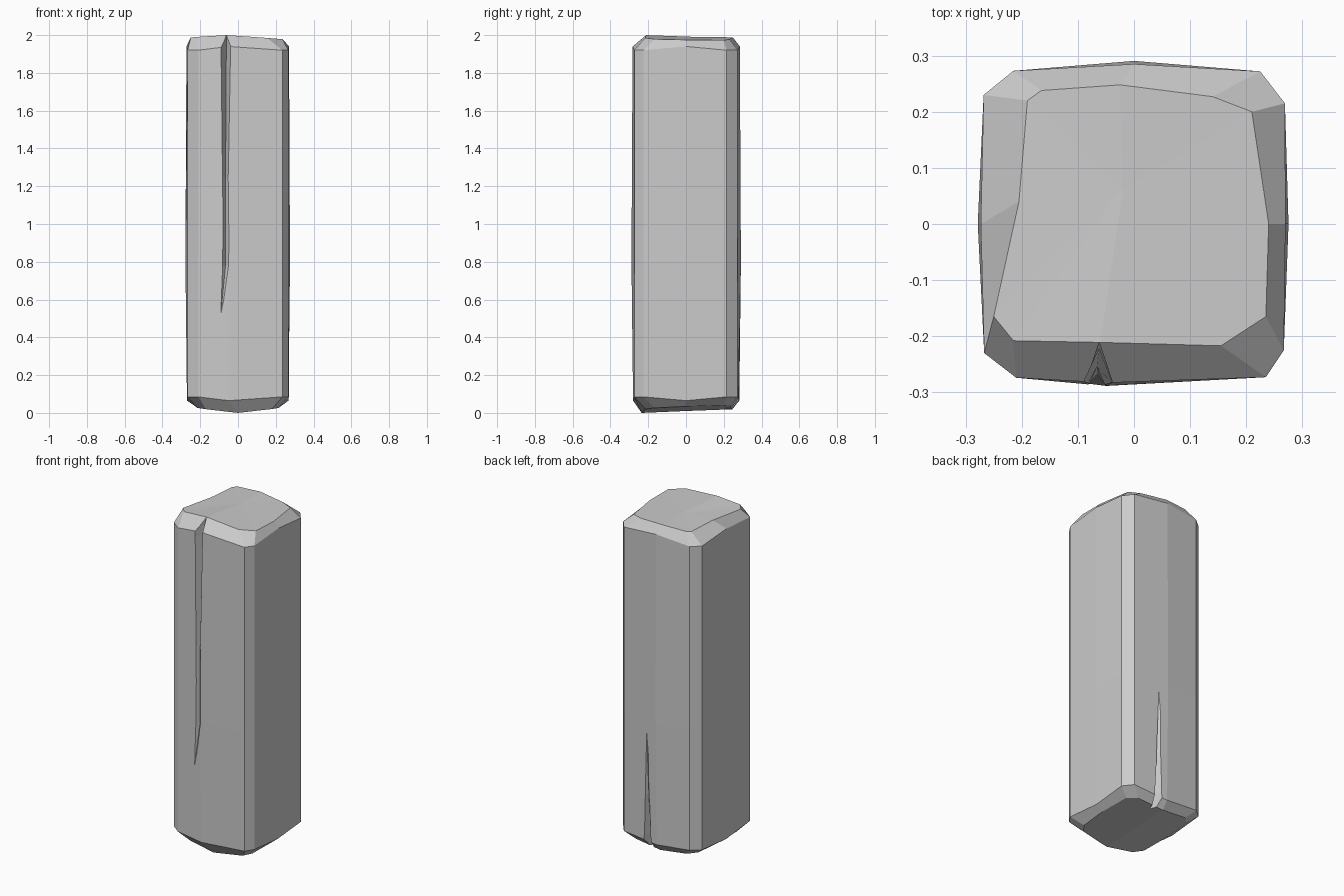
import bpy, bmesh

if "Cube" in bpy.data.objects:
    bpy.data.objects.remove(bpy.data.objects["Cube"])

# Plan outlines, counter-clockwise: front, right, back, left (three points per side)
SHAFT = [(-.21, -.274), (-.05, -.283), (.235, -.273), (.267, -.225), (.270, .0), (.269, .215),
         (.225, .272), (.0, .285), (-.215, .273), (-.268, .230), (-.273, .0), (-.267, -.23)]
TOP = [(-.215, -.208), (-.06, -.211), (.155, -.217), (.235, -.165), (.24, .0), (.21, .2),
       (.14, .227), (-.025, .248), (-.165, .238), (-.19, .22), (-.205, .04), (-.25, -.165)]
BOTTOM = [(-.17, -.215), (.0, -.235), (.18, -.215), (.215, -.17), (.225, .0), (.215, .19),
          (.17, .235), (.0, .245), (-.17, .235), (-.215, .19), (-.225, .0), (-.215, -.17)]


def top_z(x, y):
    return 2.0 - .02 * (y + .21) - .07 * max(0, x + .06) - .06 * max(0, -.06 - x)


def bottom_z(x, y):
    return max(0, .11 * abs(x) + .04 * (y + .235))


def loft(name, rings, centres=None):
    """Skin a stack of equal rings; caps fan to a centre when one is given."""
    bm = bmesh.new()
    vs = [[bm.verts.new(p) for p in r] for r in rings]
    n = len(rings[0])
    for a, b in zip(vs, vs[1:]):
        for i in range(n):
            j = (i + 1) % n
            bm.faces.new((a[i], a[j], b[j], b[i]))
    for k, ring in enumerate((vs[0], vs[-1])):
        if centres:
            c = bm.verts.new(centres[k])
            for i in range(n):
                bm.faces.new((ring[i], ring[(i + 1) % n], c))
        else:
            bm.faces.new(ring)
    bmesh.ops.recalc_face_normals(bm, faces=bm.faces)
    me = bpy.data.meshes.new(name)
    bm.to_mesh(me)
    bm.free()
    ob = bpy.data.objects.new(name, me)
    bpy.context.collection.objects.link(ob)
    return ob


def shaft_ring(z, bulge, corner_drop):
    """Shaft outline at height z, with mid-sides bulged and corners offset in z."""
    return [(x * (bulge if i % 3 == 1 else 1), y * (bulge if i % 3 == 1 else 1),
             z + (0 if i % 3 == 1 else corner_drop)) for i, (x, y) in enumerate(SHAFT)]


# Worn post with chamfered edges and ends
rings = [[(x, y, bottom_z(x, y)) for x, y in BOTTOM],
         shaft_ring(.065, .99, .02),
         shaft_ring(.8, 1.02, 0),
         shaft_ring(1.94, 1.0, -.02),
         [(x, y, top_z(x, y)) for x, y in TOP]]
post = loft("post", rings, [(0, 0, .01), (-.02, .06, 1.99)])


def crack(name, side, sections):
    """Wedge-shaped split; each section is left x, right x, tip x, tip depth y, z."""
    ring = []
    for l, r, t, d, z in sections:
        slope = .08 / max(.005, .29 - abs(d))
        e = (r - l) * slope * .15
        ring.append([(l - e, side * .30, z), (r + e, side * .30, z), (t, side * d, z)])
    cutter = loft(name, ring)
    cutter.hide_render = True
    cutter.hide_set(True)
    mod = post.modifiers.new(name, "BOOLEAN")
    mod.operation, mod.solver, mod.object = "DIFFERENCE", "EXACT", cutter


# Long split running down the front from the top
crack("front_crack_cutter", -1, [(-.10, -.095, -.098, .288, .45), (-.08, -.055, -.066, .268, .78),
                                 (-.082, -.055, -.066, .255, 1.25), (-.09, -.042, -.062, .222, 1.9),
                                 (-.09, -.035, -.062, .205, 2.05)])
# Short split running up the back from the base
crack("back_crack_cutter", 1, [(.035, .095, .055, .18, -.05), (.04, .085, .06, .225, .1),
                               (.05, .075, .062, .262, .35), (.06, .066, .063, .287, .75)])
